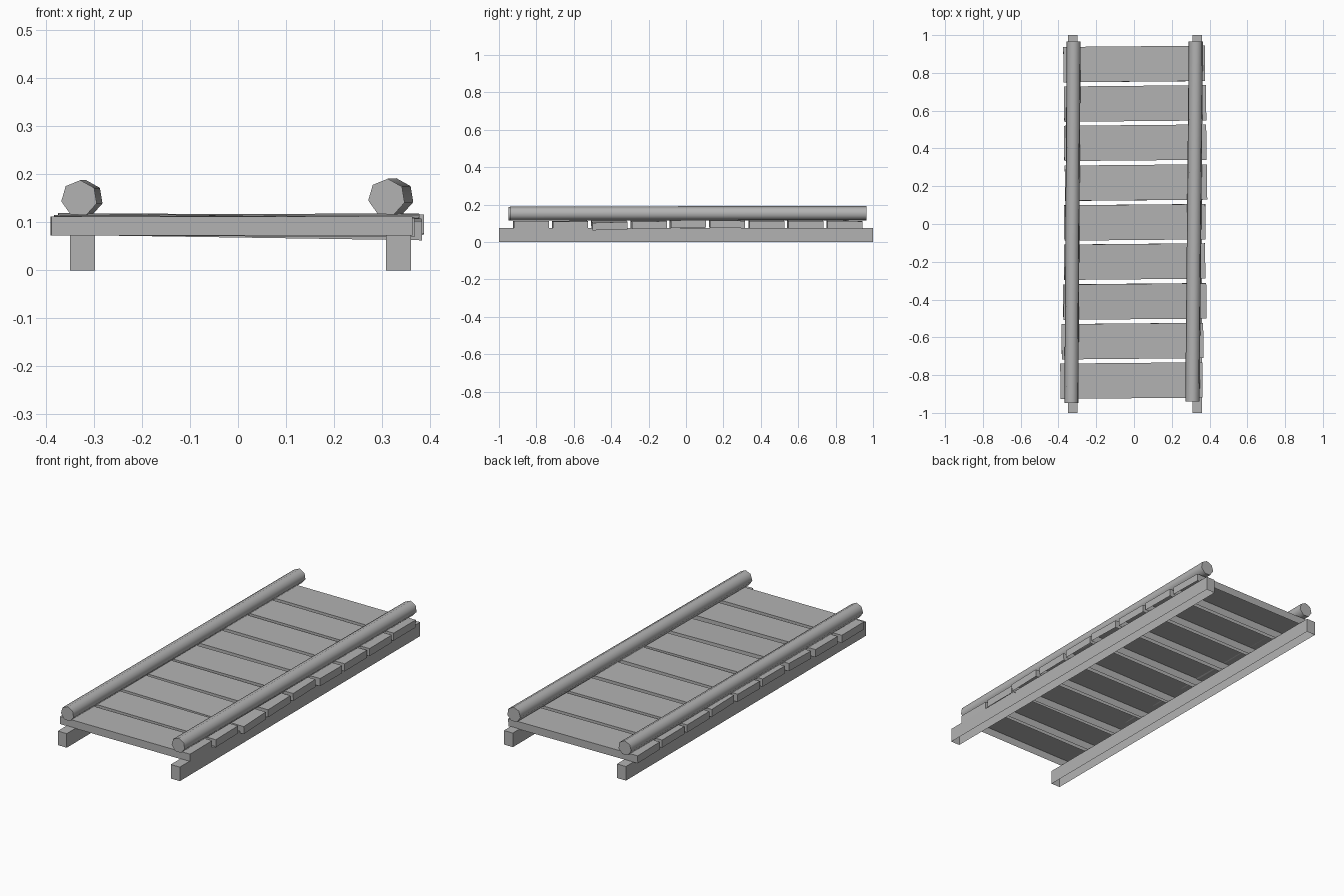
import bpy, bmesh, math
from mathutils import Vector

if "Cube" in bpy.data.objects:
    bpy.data.objects.remove(bpy.data.objects["Cube"])

grey = bpy.data.materials.new("dark_grey")
grey.diffuse_color = (0.45, 0.45, 0.45, 1)
grey.use_nodes = True
grey.node_tree.nodes["Principled BSDF"].inputs["Base Color"].default_value = grey.diffuse_color


# Box without its underside, as on the runners and planks
def open_box(name, center, size, rot=(0, 0, 0)):
    bpy.ops.mesh.primitive_cube_add(size=1, location=center, rotation=rot)
    ob = bpy.context.object
    ob.name = name
    ob.scale = size
    ob.data.materials.append(grey)
    bm = bmesh.new()
    bm.from_mesh(ob.data)
    bottom = [f for f in bm.faces if f.normal.z < -0.9]
    bmesh.ops.delete(bm, geom=bottom, context='FACES_ONLY')
    bm.to_mesh(ob.data)
    bm.free()
    return ob


# Two square runners on the ground
for name, x in (("left_runner", -0.324), ("right_runner", 0.335)):
    open_box(name, (x, 0, 0.037), (0.052, 2.0, 0.074))

# Deck planks, front to back: left end, right end, y, z, roll (x), tilt (y)
planks = [
    (-0.390, 0.363, -0.829, 0.092, 0.000, 0.000),
    (-0.383, 0.367, -0.620, 0.092, 0.010, 0.005),
    (-0.375, 0.383, -0.410, 0.091, 0.030, 0.015),
    (-0.370, 0.377, -0.199, 0.093, 0.015, 0.007),
    (-0.370, 0.378, 0.009, 0.096, 0.015, -0.003),
    (-0.366, 0.387, 0.219, 0.096, -0.015, 0.003),
    (-0.370, 0.383, 0.430, 0.094, 0.000, 0.004),
    (-0.370, 0.382, 0.638, 0.094, 0.000, 0.003),
    (-0.374, 0.376, 0.847, 0.093, -0.010, 0.003),
]
for i, (x0, x1, y, z, roll, tilt) in enumerate(planks):
    open_box(f"plank_{i + 1}", ((x0 + x1) / 2, y, z), (x1 - x0, 0.187, 0.040),
             (roll, tilt, 0.009))


# Seven-sided side rails resting on the planks, slightly skewed
def rail(name, a, b, r):
    a, b = Vector(a), Vector(b)
    sides = 7
    angles = [math.pi / 2 - 0.06 + 2 * math.pi * k / sides for k in range(sides)]
    ring = [Vector((r * math.cos(t), 0, r * math.sin(t))) for t in angles]
    bm = bmesh.new()
    front = [bm.verts.new(a + p) for p in ring]
    back = [bm.verts.new(b + p) for p in ring]
    for k in range(sides):
        n = (k + 1) % sides
        bm.faces.new((front[k], front[n], back[n], back[k])).smooth = True
    caps = [bm.faces.new(front), bm.faces.new(back)]
    bmesh.ops.recalc_face_normals(bm, faces=bm.faces)
    # smooth round the length, sharp at the ends
    for cap in caps:
        for e in cap.edges:
            e.smooth = False
    me = bpy.data.meshes.new(name)
    bm.to_mesh(me)
    bm.free()
    me.materials.append(grey)
    ob = bpy.data.objects.new(name, me)
    bpy.context.collection.objects.link(ob)


rail("left_rail", (-0.331, -0.948, 0.150), (-0.319, 0.965, 0.150), 0.038)
rail("right_rail", (0.310, -0.940, 0.152), (0.328, 0.965, 0.153), 0.039)
